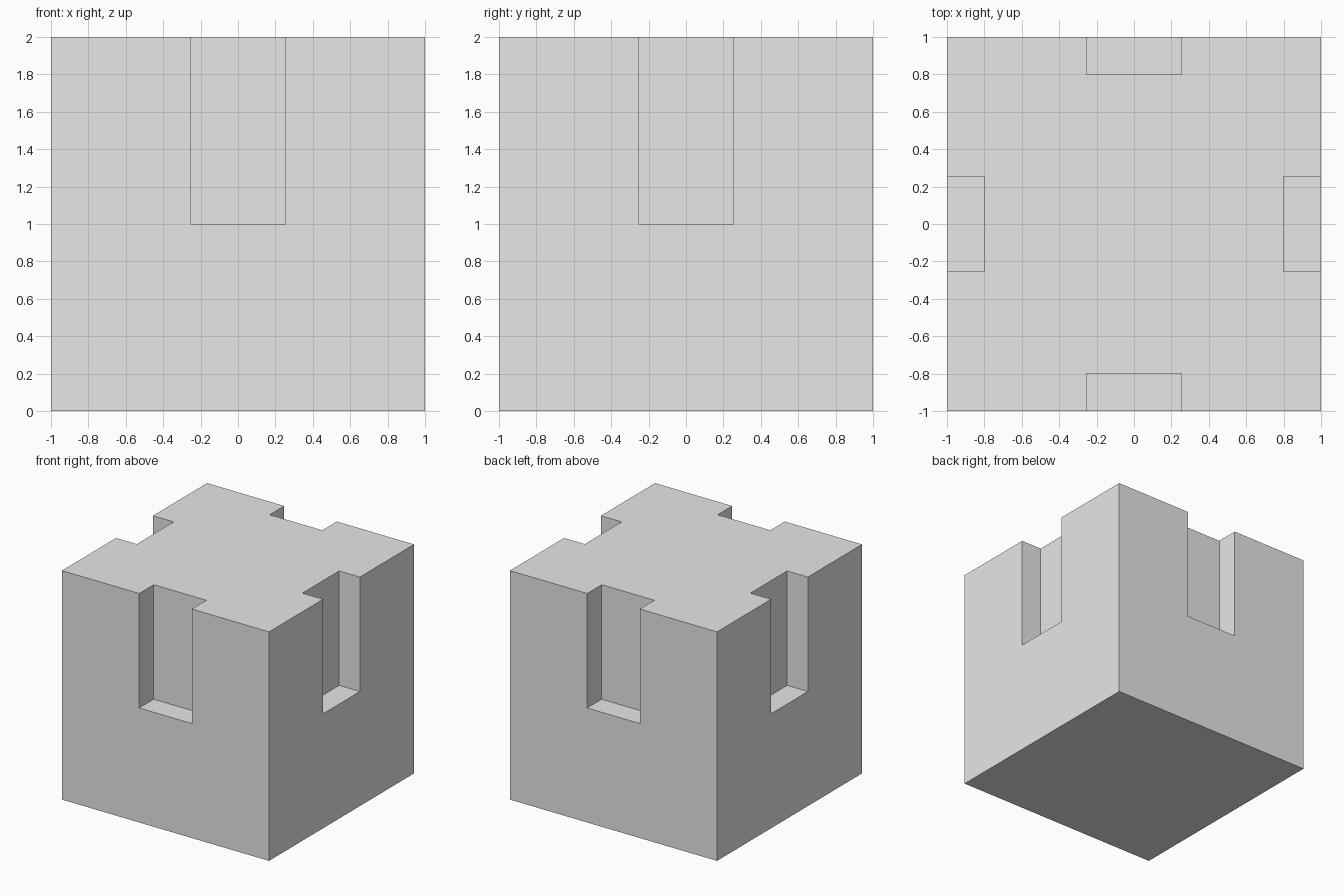
import bpy
import bmesh
from math import pi
from mathutils import Matrix

cube = bpy.data.objects.get("Cube")
if cube:
    bpy.data.objects.remove(cube, do_unlink=True)

HALF = 1.0          # half side of the block
SLOT_HALF = 0.254   # half width of a slot
SLOT_IN = 0.8       # distance from centre to the slot's back wall
SLOT_FLOOR = 1.0    # height of the slot floor
TOP = 2.0

grey = bpy.data.materials.new("light_grey")
grey.use_nodes = True
colour = (0.8, 0.8, 0.8, 1)
grey.diffuse_color = colour
grey.node_tree.nodes["Principled BSDF"].inputs["Base Color"].default_value = colour


def prism(bm, outline, z0, z1):
    """Extrude a flat outline from z0 up to z1."""
    base = bm.faces.new([bm.verts.new((x, y, z0)) for x, y in outline])
    grown = bmesh.ops.extrude_face_region(bm, geom=[base])
    verts = [g for g in grown["geom"] if isinstance(g, bmesh.types.BMVert)]
    bmesh.ops.translate(bm, vec=(0, 0, z1 - z0), verts=verts)
    bmesh.ops.recalc_face_normals(bm, faces=bm.faces)


def make_object(name, bm):
    mesh = bpy.data.meshes.new(name)
    bm.to_mesh(mesh)
    bm.free()
    mesh.materials.append(grey)
    obj = bpy.data.objects.new(name, mesh)
    bpy.context.collection.objects.link(obj)
    return obj


# Solid block
bm = bmesh.new()
prism(bm, [(-HALF, -HALF), (HALF, -HALF), (HALF, HALF), (-HALF, HALF)], 0, TOP)
block = make_object("slotted_block", bm)

# Slot cutters, one per side, open at the top and outside
bm = bmesh.new()
out = HALF + 0.2
for i in range(4):
    turn = Matrix.Rotation(i * pi / 2, 2)
    corners = [(-SLOT_HALF, -out), (SLOT_HALF, -out),
               (SLOT_HALF, -SLOT_IN), (-SLOT_HALF, -SLOT_IN)]
    outline = [(turn[0][0] * x + turn[0][1] * y, turn[1][0] * x + turn[1][1] * y)
               for x, y in corners]
    prism(bm, outline, SLOT_FLOOR, TOP + 0.2)
cutter = make_object("slot_cutter", bm)

# Cut the slots, bake the result and drop the cutter
cut = block.modifiers.new("slots", 'BOOLEAN')
cut.operation = 'DIFFERENCE'
cut.solver = 'EXACT'
cut.object = cutter
bpy.context.view_layer.objects.active = block
bpy.ops.object.modifier_apply(modifier=cut.name)
bpy.data.objects.remove(cutter, do_unlink=True)
